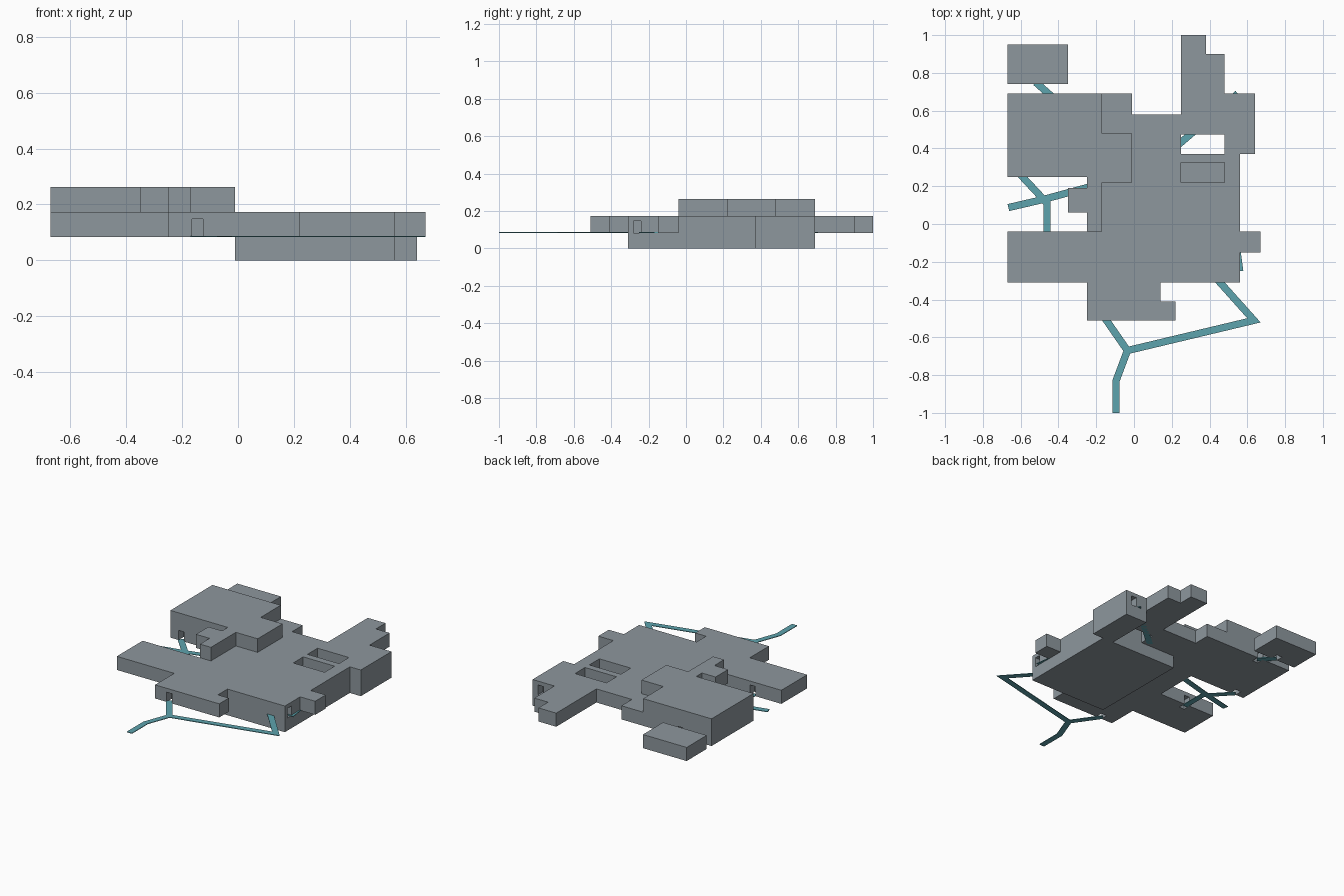
import bpy, bmesh, math
from mathutils import Vector

if "Cube" in bpy.data.objects:
    bpy.data.objects.remove(bpy.data.objects["Cube"])

Z0, Z1, Z2, Z3 = 0.0, 0.083, 0.173, 0.263   # storey levels
DOOR = 0.147                                # door head height


def material(name, rgb):
    m = bpy.data.materials.new(name)
    m.diffuse_color = (*rgb, 1)
    m.use_nodes = True
    m.node_tree.nodes["Principled BSDF"].inputs["Base Color"].default_value = m.diffuse_color
    return m


stone = material("grey_stone", (0.27, 0.31, 0.34))
teal = material("teal_path", (0.11, 0.37, 0.42))


def finish(bm, name, mat):
    me = bpy.data.meshes.new(name)
    bm.to_mesh(me)
    bm.free()
    me.materials.append(mat)
    ob = bpy.data.objects.new(name, me)
    bpy.context.collection.objects.link(ob)
    return ob


def solid(name, rooms, cuts=()):
    """Union of boxes minus cut boxes, keeping only the outer skin."""
    boxes = list(rooms) + list(cuts)
    ax = [sorted({b[2 * k + s] for b in boxes for s in (0, 1)}) for k in range(3)]
    n = [len(a) - 1 for a in ax]

    def inside(c, b):
        return all(b[2 * k] < c[k] < b[2 * k + 1] for k in range(3))

    filled = set()
    for i in range(n[0]):
        for j in range(n[1]):
            for k in range(n[2]):
                c = [(ax[d][q] + ax[d][q + 1]) / 2 for d, q in enumerate((i, j, k))]
                if any(inside(c, b) for b in rooms) and not any(inside(c, b) for b in cuts):
                    filled.add((i, j, k))
    bm = bmesh.new()
    verts = {}

    def vert(g):
        if g not in verts:
            verts[g] = bm.verts.new([ax[d][g[d]] for d in range(3)])
        return verts[g]

    for cell in filled:
        for d in range(3):
            u, v = (d + 1) % 3, (d + 2) % 3
            for s in (0, 1):
                nb = list(cell)
                nb[d] += 2 * s - 1
                if tuple(nb) in filled:
                    continue
                loop = []
                for du, dv in ((0, 0), (1, 0), (1, 1), (0, 1)):
                    g = list(cell)
                    g[d] += s
                    g[u] += du
                    g[v] += dv
                    loop.append(vert(tuple(g)))
                bm.faces.new(loop if s else loop[::-1])
    bmesh.ops.dissolve_limit(bm, angle_limit=math.radians(1),
                             verts=bm.verts[:], edges=bm.edges[:])
    return finish(bm, name, stone)


def ribbon(name, pts, w=0.038, z=Z1, t=0.004):
    """Flat mitred strip along a path."""
    p = [Vector(q) for q in pts]
    bm = bmesh.new()
    rows = []
    for i, q in enumerate(p):
        a = (q - p[i - 1]).normalized() if i else (p[1] - q).normalized()
        b = (p[i + 1] - q).normalized() if i < len(p) - 1 else a
        m = (a + b).normalized()
        side = Vector((-m.y, m.x)) * (w / 2 / max(m.dot(a), 0.5))
        rows.append([bm.verts.new((*(q + side * s), z)) for s in (1, -1)])
    for r, q in zip(rows, rows[1:]):
        bm.faces.new((r[0], r[1], q[1], q[0]))
    ext = bmesh.ops.extrude_face_region(bm, geom=bm.faces[:])
    for v in ext["geom"]:
        if isinstance(v, bmesh.types.BMVert):
            v.co.z += t
    bmesh.ops.recalc_face_normals(bm, faces=bm.faces[:])
    return finish(bm, name, teal)


# Main complex: x0, x1, y0, y1, z0, z1 for each room
lower = [
    (-0.01, 0.56, -0.31, 0.37, Z0, Z1),
    (0.48, 0.64, 0.37, 0.69, Z0, Z2),
]
middle = [
    (-0.67, 0.56, -0.31, -0.04, Z1, Z2),     # long front hall
    (-0.25, 0.14, -0.51, -0.31, Z1, Z2),     # front room
    (0.14, 0.22, -0.51, -0.41, Z1, Z2),
    (0.56, 0.67, -0.15, -0.04, Z1, Z2),      # right alcove
    (-0.25, 0.56, -0.04, 0.37, Z1, Z2),
    (-0.25, 0.25, 0.37, 0.58, Z1, Z2),
    (-0.17, -0.01, 0.58, 0.69, Z1, Z2),
    (0.48, 0.56, 0.37, 0.69, Z1, Z2),
    (0.25, 0.48, 0.37, 0.90, Z1, Z2),        # back wing
    (0.25, 0.38, 0.90, 1.00, Z1, Z2),
]
upper = [
    (-0.67, -0.17, 0.25, 0.69, Z1, Z3),      # tall corner hall
    (-0.17, -0.01, 0.22, 0.48, Z2, Z3),
    (-0.25, -0.17, -0.04, 0.25, Z2, Z3),
    (-0.35, -0.25, 0.06, 0.19, Z2, Z3),
]
cuts = [
    (0.25, 0.48, 0.37, 0.475, Z1, Z2),       # open shaft
    (0.25, 0.48, 0.22, 0.325, Z1, Z2),       # sunken pit
    (-0.165, -0.125, -0.51, -0.46, Z1, DOOR),  # doorways
    (0.51, 0.56, -0.28, -0.24, Z1, DOOR),
    (0.56, 0.60, 0.64, 0.69, Z1, DOOR),
    (-0.61, -0.57, 0.25, 0.30, Z1, DOOR),
    (-0.48, -0.44, -0.09, -0.04, Z1, DOOR),
    (-0.46, -0.42, 0.64, 0.69, Z1, DOOR),
]
solid("main_complex", lower + middle + upper, cuts)

# Detached outbuilding with a doorway
solid("outbuilding", [(-0.67, -0.35, 0.74, 0.95, Z1, Z2)],
      [(-0.53, -0.49, 0.74, 0.79, Z1, DOOR)])

# Paths between the doorways
ribbon("front_path", [(-0.16, -0.49), (-0.035, -0.67), (-0.095, -0.83), (-0.095, -1.0)])
ribbon("front_right_path", [(-0.035, -0.67), (0.635, -0.51), (0.42, -0.27)])
ribbon("right_door_path", [(0.56, -0.25), (0.545, -0.14)])
ribbon("left_path", [(-0.665, 0.087), (-0.48, 0.13), (-0.24, 0.195)])
ribbon("hall_path", [(-0.60, 0.26), (-0.46, 0.11), (-0.46, -0.06)])
ribbon("outbuilding_path", [(-0.52, 0.75), (-0.43, 0.67)])
ribbon("shaft_path", [(0.20, 0.39), (0.55, 0.69)])
